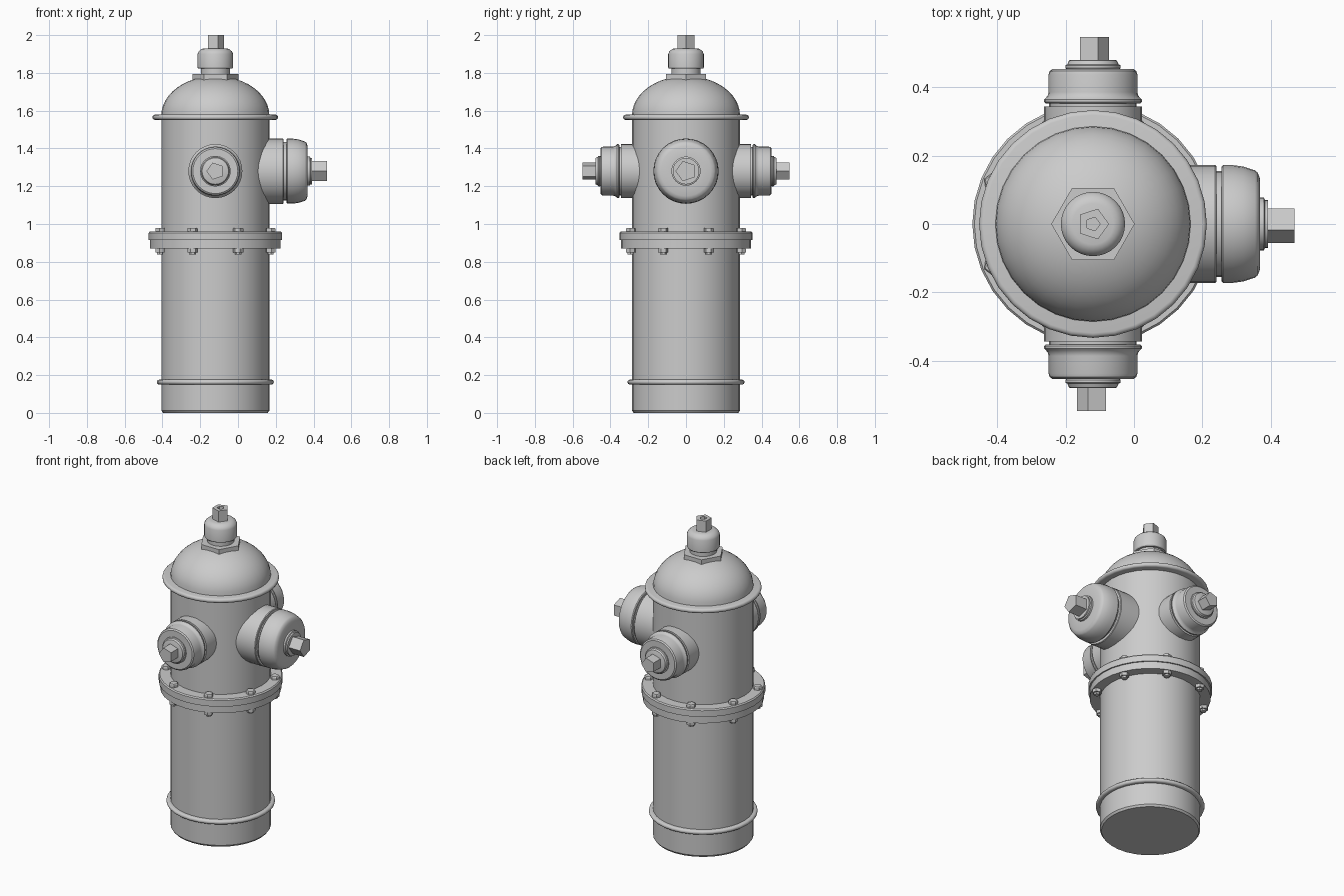
import bpy, bmesh, math
from mathutils import Matrix, Vector

cube = bpy.data.objects.get("Cube")
if cube:
    bpy.data.objects.remove(cube, do_unlink=True)

CX = -0.12          # hydrant axis
NOZZLE_Z = 1.28

grey = bpy.data.materials.new("cast_grey")
grey.use_nodes = True
COLOUR = (0.6, 0.6, 0.6, 1)
grey.diffuse_color = COLOUR
grey.node_tree.nodes["Principled BSDF"].inputs["Base Color"].default_value = COLOUR


def lathe(name, profile, sides=32, matrix=None, turn=0.0):
    """Revolve (radius, height) points about local z; ends on the axis close the shape."""
    bm = bmesh.new()
    rings = []
    for r, z in profile:
        if r == 0:
            rings.append([bm.verts.new((0, 0, z))])
        else:
            rings.append([bm.verts.new((r * math.cos(turn + math.tau * i / sides),
                                        r * math.sin(turn + math.tau * i / sides), z))
                          for i in range(sides)])
    for a, b in zip(rings, rings[1:]):
        for i in range(sides):
            j = (i + 1) % sides
            quad = [a[i % len(a)], a[j % len(a)], b[j % len(b)], b[i % len(b)]]
            bm.faces.new(list(dict.fromkeys(quad)))
    bmesh.ops.recalc_face_normals(bm, faces=bm.faces)
    mesh = bpy.data.meshes.new(name)
    bm.to_mesh(mesh)
    bm.free()
    mesh.polygons.foreach_set("use_smooth", [True] * len(mesh.polygons))
    mesh.set_sharp_from_angle(angle=math.radians(32))
    mesh.materials.append(grey)
    obj = bpy.data.objects.new(name, mesh)
    obj.matrix_world = matrix or Matrix.Translation((CX, 0, 0))
    bpy.context.collection.objects.link(obj)
    return obj


def solid(*points):
    """Close a profile at both ends on the axis."""
    return [(0, points[0][1]), *points, (0, points[-1][1])]


def bead(name, radius, z, half):
    """Rounded band around the barrel."""
    arc = [(radius - half + half * math.cos(a), z + half * math.sin(a))
           for a in (math.radians(d) for d in range(-90, 91, 30))]
    lathe(name, solid(*arc))


# Barrel and its bands
lathe("barrel", solid((0.277, 0), (0.286, 0.012), (0.286, 1.56)))
bead("base_band", 0.31, 0.163, 0.013)
bead("cap_band", 0.333, 1.565, 0.014)

# Bolted flange
lathe("lower_flange", solid((0.345, 0.87), (0.345, 0.914)))
lathe("upper_flange", solid((0.353, 0.914), (0.353, 0.953), (0.347, 0.96)))
for i in range(8):
    a = math.radians(22.5 + 45 * i)
    place = Matrix.Translation((CX + 0.317 * math.cos(a), 0.317 * math.sin(a), 0)) @ Matrix.Rotation(a, 4, "Z")
    lathe(f"bolt_head_{i + 1}", solid((0.027, 0.955), (0.027, 0.975), (0.023, 0.98)), 6, place)
    lathe(f"bolt_nut_{i + 1}", solid((0.017, 0.838), (0.017, 0.85), (0.027, 0.85), (0.027, 0.875)), 6, place)

# Domed cap
dome = [(0.286 * math.cos(a), 1.575 + 0.208 * math.sin(a))
        for a in (math.radians(7.5 * k) for k in range(12))]
lathe("dome", solid(*dome))

# Top nut, cup and hollow five-sided stem
lathe("hex_collar", solid((0.122, 1.755), (0.122, 1.793)), 6)
lathe("top_cup", solid((0.077, 1.79), (0.077, 1.822), (0.09, 1.822), (0.094, 1.828),
                       (0.094, 1.9), (0.088, 1.914), (0.074, 1.926), (0.06, 1.93)))
lathe("top_stem", [(0, 1.92), (0.047, 1.92), (0.047, 2.0), (0.021, 2.0), (0.021, 1.96), (0, 1.96)], 5)


def nozzle(name, direction, body, stem_r, stem_start, stem_end):
    """Outlet with cap and five-sided stem, pointing outward from the barrel axis."""
    z = Vector(direction)
    x = Vector((z.y, -z.x, 0))
    m = Matrix((x, z.cross(x), z)).transposed().to_4x4()
    m.translation = (CX, 0, NOZZLE_Z)
    lathe(name + "_cap", solid(*body), 32, m)
    lathe(name + "_stem", solid((stem_r, stem_start), (stem_r, stem_end)), 5, m)


small = [(0.143, 0.2), (0.143, 0.344), (0.128, 0.344), (0.128, 0.353), (0.139, 0.353),
         (0.143, 0.357), (0.143, 0.364), (0.138, 0.369), (0.132, 0.376), (0.13, 0.386),
         (0.13, 0.437), (0.127, 0.447), (0.119, 0.453), (0.078, 0.453), (0.081, 0.457),
         (0.081, 0.464), (0.075, 0.467), (0.07, 0.478), (0.066, 0.48)]
large = [(0.173, 0.2), (0.173, 0.357), (0.17, 0.361), (0.155, 0.361), (0.155, 0.376),
         (0.168, 0.376), (0.172, 0.381), (0.172, 0.41), (0.168, 0.44), (0.157, 0.474),
         (0.15, 0.482), (0.132, 0.489), (0.077, 0.489), (0.077, 0.5), (0.07, 0.503),
         (0.07, 0.512)]

nozzle("front_outlet", (0, -1, 0), small, 0.047, 0.47, 0.547)
nozzle("back_outlet", (0, 1, 0), small, 0.047, 0.47, 0.547)
nozzle("left_main_outlet", (1, 0, 0), large, 0.056, 0.5, 0.59)
